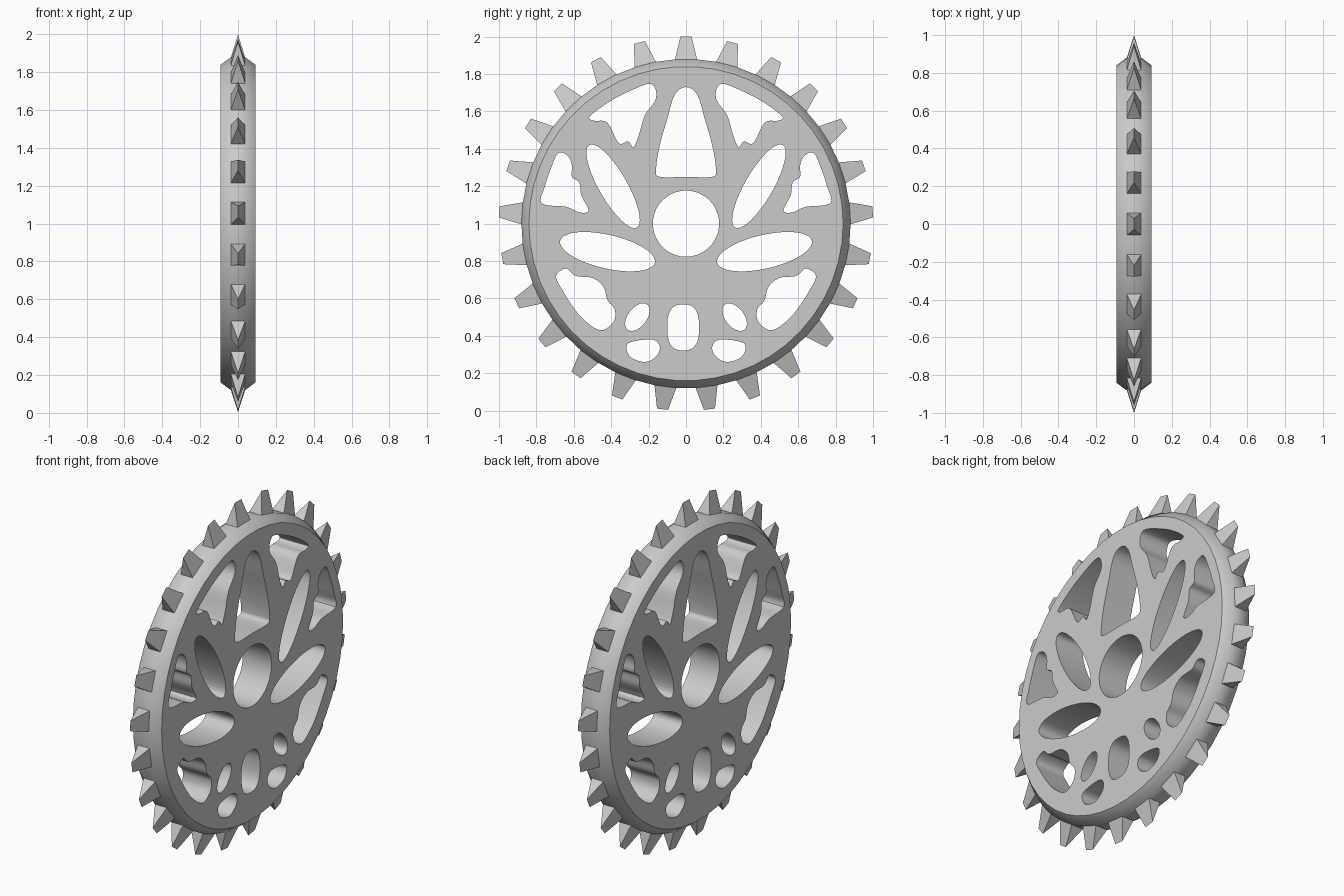
import bpy, bmesh, math
from mathutils import Vector, Matrix

cube = bpy.data.objects.get("Cube")
if cube:
    bpy.data.objects.remove(cube, do_unlink=True)

HUB = Vector((0, 1))
HALF_THICK = 0.093
TEETH = 25

steel = bpy.data.materials.new("light grey metal")
steel.use_nodes = True
grey = (0.6, 0.6, 0.6, 1)
steel.diffuse_color = grey
steel.node_tree.nodes["Principled BSDF"].inputs["Base Color"].default_value = grey


def make_object(name, bm):
    bmesh.ops.recalc_face_normals(bm, faces=bm.faces[:])
    mesh = bpy.data.meshes.new(name)
    bm.to_mesh(mesh)
    bm.free()
    mesh.materials.append(steel)
    obj = bpy.data.objects.new(name, mesh)
    bpy.context.collection.objects.link(obj)
    return obj


def polar(radius, angle):
    return HUB + radius * Vector((math.cos(angle), math.sin(angle)))


def smooth_loop(points, steps=4):
    """Closed rounded outline passing through the given points."""
    pts = [Vector(p) for p in points]
    count = len(pts)
    outline = []
    for i in range(count):
        a, b, c, d = (pts[(i + k) % count] for k in (-1, 0, 1, 2))
        tangent_b, tangent_c = (c - a) / 2, (d - b) / 2
        for s in range(steps):
            t = s / steps
            blend = t * t * (3 - 2 * t)
            outline.append(b.lerp(c, blend) + tangent_b * t * (1 - t) ** 2
                           - tangent_c * t * t * (1 - t))
    return outline


def oval(center, length, width, tilt=0, power=1, sides=40):
    """Ellipse or rounded slot, long axis tilted from +y."""
    result = []
    axis = Vector((math.cos(tilt), math.sin(tilt)))
    across = Vector((-axis.y, axis.x))
    for i in range(sides):
        a = math.tau * i / sides
        c, s = math.cos(a), math.sin(a)
        result.append(Vector(center)
                      + axis * length / 2 * math.copysign(abs(c) ** power, c)
                      + across * width / 2 * math.copysign(abs(s) ** power, s))
    return result


def window(radius, start, end, inner):
    """Opening with an arc along the rim and a scalloped inner edge."""
    arc = [polar(radius, math.radians(start + (end - start) * i / 3)) for i in range(4)]
    return smooth_loop(arc + inner)


def add_prism(bm, outline):
    """Straight prism along x from a (y, z) outline."""
    ends = [[bm.verts.new((x, p[0], p[1])) for p in outline]
            for x in (-HALF_THICK * 2, HALF_THICK * 2)]
    bm.faces.new(ends[0])
    bm.faces.new(ends[1])
    for i in range(len(outline)):
        j = (i + 1) % len(outline)
        bm.faces.new((ends[0][i], ends[0][j], ends[1][j], ends[1][i]))


# Scalloped windows along the rim
top_window = window(.77, 76, 48, [
    Vector(p) for p in ((.49, 1.55), (.42, 1.54), (.36, 1.43), (.31, 1.44),
                        (.28, 1.41), (.25, 1.48), (.22, 1.58), (.16, 1.67))])
side_window = window(.78, 29, 8, [
    Vector(p) for p in ((.64, 1.09), (.57, 1.06), (.52, 1.07), (.56, 1.15),
                        (.57, 1.22), (.61, 1.25), (.61, 1.31), (.63, 1.36))])
low_window = window(.75, -22, -43, [
    Vector(p) for p in ((.46, .43), (.39, .47), (.38, .54), (.42, .59),
                        (.44, .66), (.5, .71), (.59, .72), (.64, .76))])

# Petals, slots and hub bore
upper_petal = oval((.39, 1.2), .51, .15, math.radians(60))
lower_petal = oval((.42, .85), .52, .18, math.radians(-13 + 26))
small_slot = oval((.26, .5), .17, .1, math.radians(-52))
base_slot = smooth_loop([(.14, .34), (.18, .38), (.31, .36), (.3, .29),
                         (.22, .26), (.16, .29)])
petal_side = [(.06, 1.69), (.1, 1.56), (.14, 1.42), (.16, 1.29), (.14, 1.25)]
top_petal = smooth_loop([(0, 1.73)] + petal_side + [(0, 1.25)]
                        + [(-y, z) for y, z in reversed(petal_side)])
bore = oval(HUB, .354, .354)
bottom_slot = oval((-.015, .445), .17, .246, power=.75)

# Cutter holding every opening; the side ones repeat on both sides
bm = bmesh.new()
for outline in (top_window, side_window, low_window, upper_petal, lower_petal,
                small_slot, base_slot):
    add_prism(bm, outline)
    add_prism(bm, [(-p.x, p.y) for p in outline])
for outline in (top_petal, bore, bottom_slot):
    add_prism(bm, outline)
cutter = make_object("opening_cutter", bm)
cutter.hide_render = True

# Ring plate: disc with a bevelled rim
bm = bmesh.new()
sides = TEETH * 2
loops = []
for x, r in ((-HALF_THICK, .84), (-.04, .88), (.04, .88), (HALF_THICK, .84)):
    ring = [polar(r, math.tau * i / sides) for i in range(sides)]
    loops.append([bm.verts.new((x, p.x, p.y)) for p in ring])
bm.faces.new(loops[0])
bm.faces.new(loops[-1])
for lower, upper in zip(loops, loops[1:]):
    for i in range(sides):
        j = (i + 1) % sides
        bm.faces.new((lower[i], lower[j], upper[j], upper[i]))
plate = make_object("ring_plate", bm)

cut = plate.modifiers.new("openings", "BOOLEAN")
cut.operation = "DIFFERENCE"
cut.solver = "EXACT"
cut.object = cutter
bpy.ops.object.select_all(action="DESELECT")
bpy.context.view_layer.objects.active = plate
plate.select_set(True)
bpy.ops.object.modifier_apply(modifier=cut.name)
bpy.data.objects.remove(cutter, do_unlink=True)
bpy.ops.object.shade_smooth_by_angle(angle=math.radians(42))

# Teeth: wedges sharpened to a ridge, spaced evenly around the rim
bm = bmesh.new()
for n in range(TEETH):
    turn = (Matrix.Translation((0, 0, HUB.y))
            @ Matrix.Rotation(math.tau * n / TEETH, 4, "X"))
    base = [bm.verts.new(turn @ Vector((x * .042, y * .062, .865)))
            for x, y in ((-1, -1), (1, -1), (1, 1), (-1, 1))]
    back, front = (bm.verts.new(turn @ Vector((0, y, 1))) for y in (-.03, .03))
    bm.faces.new(base)
    bm.faces.new((base[0], base[1], back))
    bm.faces.new((base[2], base[3], front))
    bm.faces.new((base[1], base[2], front, back))
    bm.faces.new((base[3], base[0], back, front))
make_object("teeth", bm)
